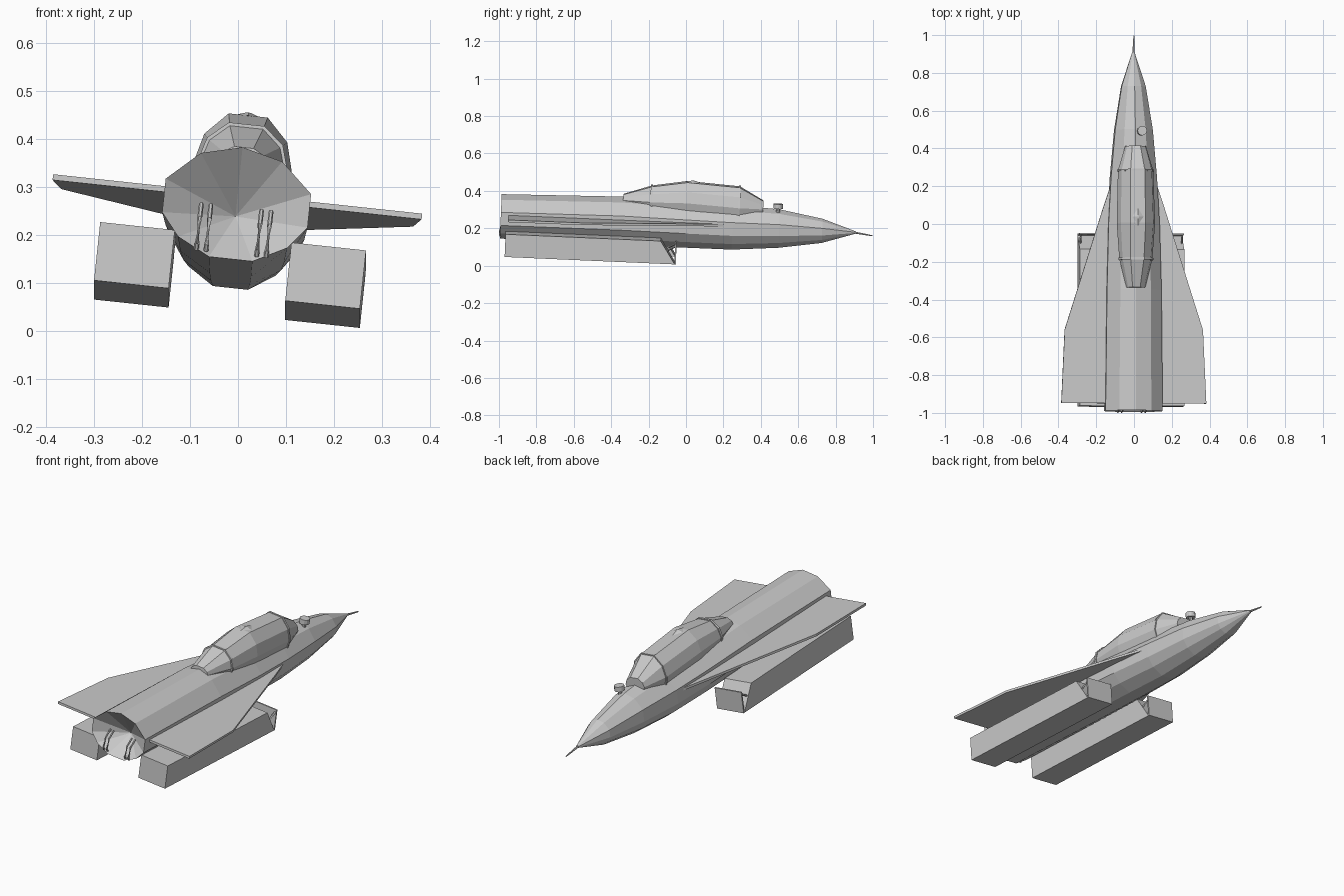
import bpy, bmesh
from math import radians
from mathutils import Matrix, Vector

if "Cube" in bpy.data.objects:
    bpy.data.objects.remove(bpy.data.objects["Cube"])

# The whole craft is rolled and pitched slightly about its centre
PIVOT = Vector((0, 0, 0.25))
TILT = (Matrix.Translation(PIVOT) @ Matrix.Rotation(radians(-2.5), 4, 'X')
        @ Matrix.Rotation(radians(6.1), 4, 'Y') @ Matrix.Translation(-PIVOT))


def finish(name, bm):
    bmesh.ops.recalc_face_normals(bm, faces=bm.faces[:])
    bmesh.ops.transform(bm, matrix=TILT, verts=bm.verts[:])
    mesh = bpy.data.meshes.new(name)
    bm.to_mesh(mesh)
    bm.free()
    ob = bpy.data.objects.new(name, mesh)
    bpy.context.collection.objects.link(ob)
    return ob


def loft(name, rings, start_tip=None):
    """Skin closed rings; optionally close the first one with a fan to a point."""
    bm = bmesh.new()
    rows = [[bm.verts.new(p) for p in ring] for ring in rings]
    n = len(rows[0])
    for a, b in zip(rows, rows[1:]):
        for i in range(n):
            bm.faces.new((a[i], a[(i + 1) % n], b[(i + 1) % n], b[i]))
    if start_tip:
        tip = bm.verts.new(start_tip)
        for i in range(n):
            bm.faces.new((rows[0][i], rows[0][(i + 1) % n], tip))
    else:
        bm.faces.new(rows[0])
    bm.faces.new(rows[-1])
    return finish(name, bm)


def rod(name, points, r, sides=6, end_r=None):
    """Straight-sectioned rod through the points."""
    rings = []
    for k, p in enumerate(points):
        p = Vector(p)
        d = Vector(points[min(k + 1, len(points) - 1)]) - Vector(points[max(k - 1, 0)])
        q = d.to_track_quat('Z', 'Y')
        rr = end_r if end_r and k == len(points) - 1 else r
        rings.append([p + q @ (Matrix.Rotation(radians(360 * i / sides), 3, 'Z') @ Vector((rr, 0, 0)))
                      for i in range(sides)])
    return loft(name, rings)


def mirrored(half):
    """Close a right-hand half profile (top to bottom) with its left-hand copy."""
    return half + [(-x, z) for x, z in reversed(half) if x > 0]


# Fuselage: eleven-sided, with a recessed tail
body = mirrored([(0, 1), (.56, .82), (1, .3), (1, -.3), (.75, -.7), (.3, -1)])
stations = [(-.99, .152, .34, .106), (-.35, .145, .355, .101), (0, .136, .345, .1),
            (.25, .122, .337, .1), (.5, .1, .323, .12), (.73, .064, .283, .155),
            (.91, .007, .223, .211)]
loft("fuselage", [[(x * w, y, (t + b) / 2 + z * (t - b) / 2) for x, z in body]
                  for y, w, t, b in stations], (0, -.88, .2))

# Nose probe
rod("nose_probe", [(0, .9, .217), (.005, 1.0, .204)], .006, 6, .003)

# Canopy
arch = mirrored([(.4, 1), (.85, .55), (1, 0), (.9, -.4)])


def canopy_ring(y, w, t, b, grow=0):
    return [(x * (w + grow), y, b + z * (t - b) + (grow if z > .2 else 0)) for x, z in arch]


loft("canopy", [canopy_ring(*s) for s in
                [(-.34, .05, .368, .34), (-.19, .088, .418, .34), (0, .102, .45, .345),
                 (.28, .094, .434, .33), (.41, .055, .365, .325)]])
loft("canopy_rear_frame", [canopy_ring(y, .089, .419, .34, .004) for y in (-.195, -.183)])
loft("canopy_front_frame", [canopy_ring(y, .095, .434, .33, .003) for y in (.275, .285)])
loft("canopy_top_marker", [[(-.03, .03, .449), (0, -.02, .449), (.03, .03, .448), (0, .075, .446)],
                           [(-.005, .03, .457), (0, .02, .457), (.005, .03, .457), (0, .04, .457)]])

# Sensor ball in front of the canopy
rod("sensor_stalk", [(.033, .49, .30), (.033, .49, .332)], .01, 8)
rod("sensor_head", [(.033, .49, .33), (.033, .49, .356)], .025, 12)

for s, side in ((-1, "left"), (1, "right")):
    # Delta wing
    plan = [(.09, .24), (.125, .2), (.165, .08), (.368, -.56), (.386, -.95), (.125, -.95), (.09, -.9)]
    loft(side + "_wing", [[(s * x, y, z) for x, y in plan] for z in (.232, .244)])

    # Engine pod with a raked front
    pod = [(-.96, .033), (-.05, .033), (-.13, .155), (-.96, .155)]
    loft(side + "_pod", [[(s * x, y, z) for y, z in pod] for x in (.122, .278)])
    plate = [(-.052, .033), (-.044, .033), (-.044, .142), (-.052, .142)]
    loft(side + "_intake_plate", [[(s * x, y, z) for y, z in plate] for x in (.122, .278)])
    for x in (.13, .27):
        rod(side + "_intake_strut", [(s * x, -.048, .13), (s * x, -.1, .1)], .005, 4)

    # Bent tail pipes
    for k, x in enumerate((.053, .073)):
        rod(side + "_tail_pipe_%d" % (k + 1),
            [(s * x, -.95, .215), (s * x, -.985, .185), (s * x, -.992, .13), (s * x, -.985, .118)],
            .005, 6)
